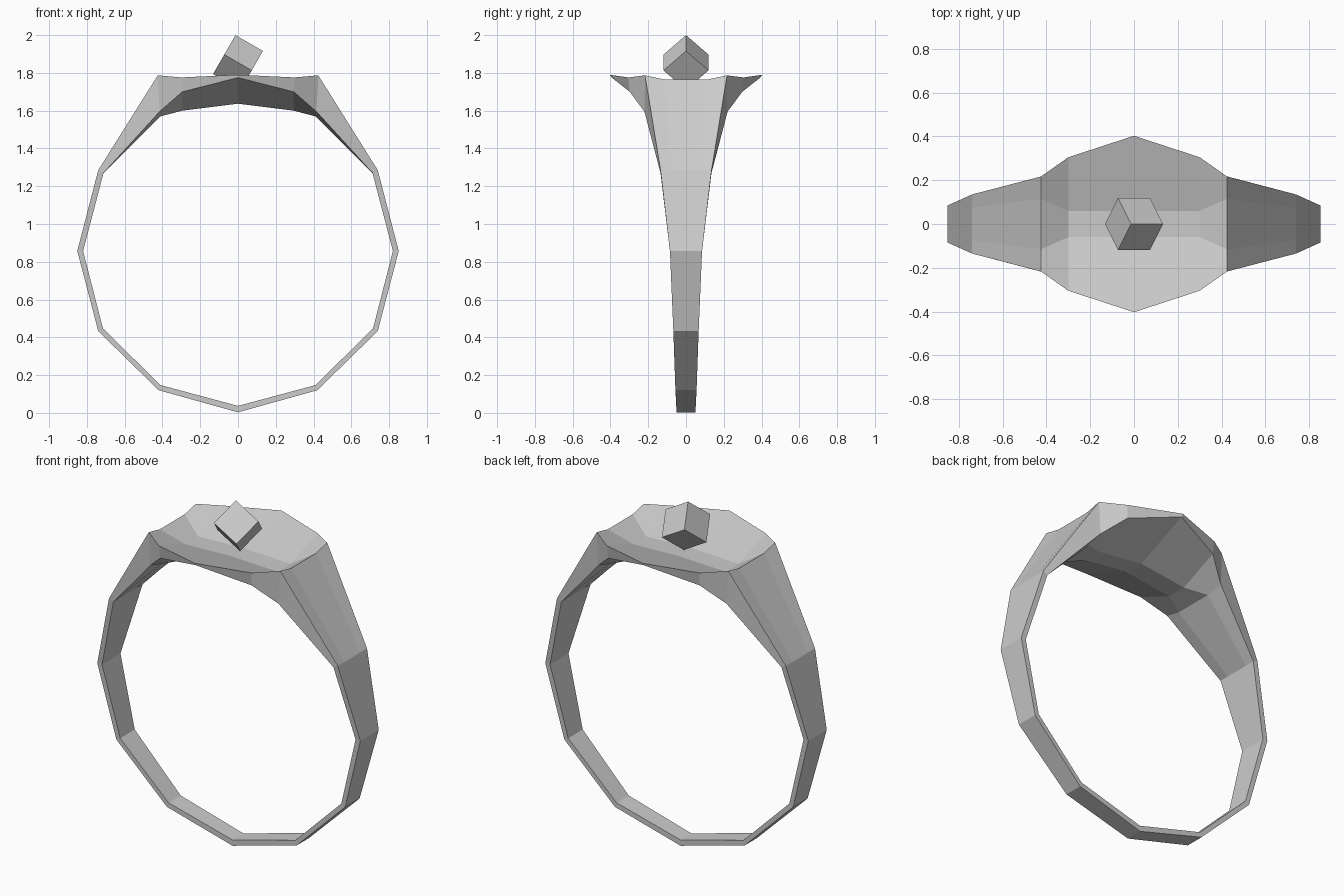
import bpy, bmesh
from math import radians

if "Cube" in bpy.data.objects:
    bpy.data.objects.remove(bpy.data.objects["Cube"])

metal = bpy.data.materials.new("grey_metal")
metal.diffuse_color = (0.6, 0.6, 0.6, 1)
metal.use_nodes = True
metal.node_tree.nodes["Principled BSDF"].inputs["Base Color"].default_value = metal.diffuse_color


def finish(bm, name):
    bmesh.ops.recalc_face_normals(bm, faces=bm.faces)
    mesh = bpy.data.meshes.new(name)
    bm.to_mesh(mesh)
    bm.free()
    mesh.materials.append(metal)
    obj = bpy.data.objects.new(name, mesh)
    bpy.context.collection.objects.link(obj)
    return obj


def band_section(outer, inner, w):
    """Flat strip section: half of it, from the top middle round to the underside."""
    (xo, zo), (xi, zi) = outer, inner
    return [(xo, w * 0.55, zo), (xo, w, zo), (xi, w, zi), (xi, w * 0.55, zi)]


# Half of the ring, bottom to top: thin band, shoulder, then dished head
sections = [
    band_section((0, 0.003), (0, 0.037), 0.05),
    band_section((0.42, 0.12), (0.41, 0.147), 0.056),
    band_section((0.74, 0.433), (0.715, 0.447), 0.067),
    band_section((0.851, 0.857), (0.82, 0.857), 0.085),
    band_section((0.74, 1.285), (0.712, 1.27), 0.135),
    [(0.425, 0.115, 1.765), (0.425, 0.217, 1.787), (0.415, 0.22, 1.595), (0.41, 0.12, 1.57)],
    [(0.3, 0.06, 1.69), (0.3, 0.305, 1.776), (0.295, 0.298, 1.70), (0.295, 0.06, 1.6)],
    [(0, 0.06, 1.70), (0, 0.403, 1.79), (0, 0.393, 1.775), (0, 0.06, 1.637)],
]

# Ring: sections mirrored across y, then across x, and skinned into a closed loop
loop = [(1, s) for s in sections] + [(-1, s) for s in sections[-2:0:-1]]
bm = bmesh.new()
rings = []
for sx, sec in loop:
    pts = [(sx * x, y, z) for x, y, z in sec]
    pts += [(x, -y, z) for x, y, z in reversed(pts)]
    rings.append([bm.verts.new(p) for p in pts])
for i, a in enumerate(rings):
    b = rings[(i + 1) % len(rings)]
    for j in range(8):
        k = (j + 1) % 8
        bm.faces.new((a[j], a[k], b[k], b[j]))
finish(bm, "ring_band")

# Stone: a tilted cube resting in the dish
bm = bmesh.new()
bmesh.ops.create_cube(bm, size=0.168)
stone = finish(bm, "cube_stone")
stone.location = (0, 0, 1.855)
stone.rotation_euler = (radians(45), radians(30), 0)
